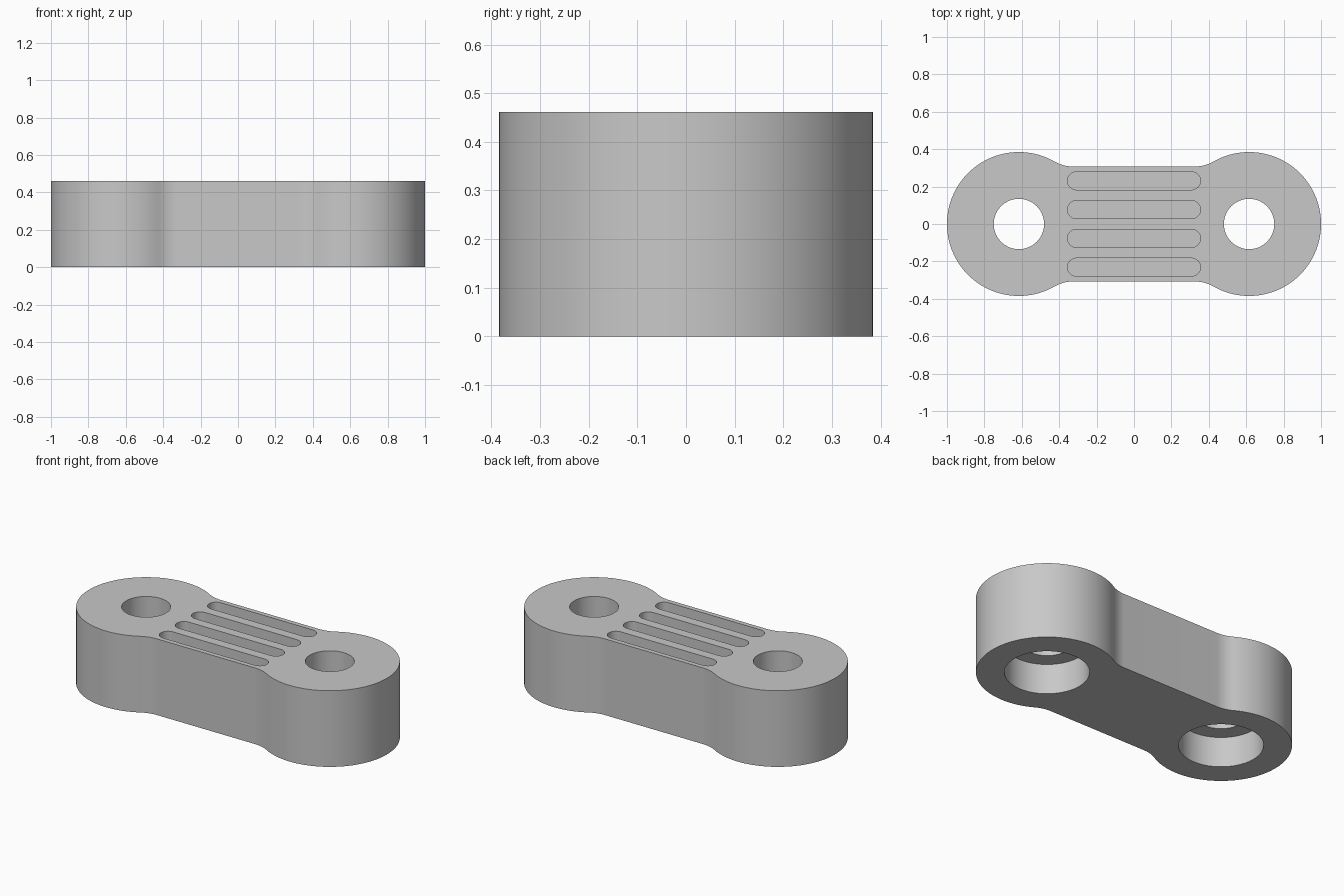
import bpy, bmesh
from math import pi, sin, cos, atan2, hypot, radians

if "Cube" in bpy.data.objects:
    bpy.data.objects.remove(bpy.data.objects["Cube"])

U = 1 / 26                     # one design unit
HEIGHT = 12 * U
END_X, END_R = 16 * U, 10 * U  # eye centres and outer radius
WAIST, FILLET = 8 * U, 5 * U   # half width of the bar, blend radius

grey = bpy.data.materials.new("light_grey")
grey.use_nodes = True
colour = (0.58, 0.58, 0.58, 1)
grey.diffuse_color = colour
bsdf = next(n for n in grey.node_tree.nodes if n.type == 'BSDF_PRINCIPLED')
bsdf.inputs["Base Color"].default_value = colour
bsdf.inputs["Roughness"].default_value = 0.6


def arc(cx, cy, r, a0, a1, n):
    return [(cx + r * cos(a0 + (a1 - a0) * i / n),
             cy + r * sin(a0 + (a1 - a0) * i / n)) for i in range(n + 1)]


def prism(name, outline, z0, z1):
    """Extrude a counter-clockwise outline from z0 to z1."""
    bm = bmesh.new()
    face = bm.faces.new([bm.verts.new((x, y, z0)) for x, y in outline])
    top = bmesh.ops.extrude_face_region(bm, geom=[face])["geom"]
    moved = [v for v in top if isinstance(v, bmesh.types.BMVert)]
    bmesh.ops.translate(bm, verts=moved, vec=(0, 0, z1 - z0))
    bmesh.ops.recalc_face_normals(bm, faces=bm.faces)
    mesh = bpy.data.meshes.new(name)
    bm.to_mesh(mesh)
    bm.free()
    mesh.materials.append(grey)
    obj = bpy.data.objects.new(name, mesh)
    bpy.context.collection.objects.link(obj)
    return obj


# Link outline: right eye with its two blends, then mirrored by half a turn
fy = WAIST + FILLET
fx = END_X - ((END_R + FILLET) ** 2 - fy ** 2) ** 0.5
touch = atan2(fy, fx - END_X)
eye = arc(END_X, 0, END_R, -touch, touch, 96)
upper = arc(fx, fy, FILLET, touch - pi, -pi / 2, 10)
lower = [(x, -y) for x, y in reversed(upper)]
half = lower[:-1] + eye + upper[1:]
link = prism("link_body", half + [(-x, -y) for x, y in half], 0, HEIGHT)

# Cutters: stepped bolt holes through each eye
cutters = []
for side, sx in (("left", 1), ("right", -1)):
    for part, r, z0, z1 in (("bolt_hole", 3.5 * U, -0.1, HEIGHT + 0.1),
                            ("counterbore", 6 * U, -0.1, 4.75 * U)):
        ring = arc(sx * END_X, 0, r, 0, 2 * pi, 64)[:-1]
        cutters.append(prism(f"{side}_{part}_cutter", ring, z0, z1))

# Cutters: four round-ended grip slots in the top
SLOT_R, SLOT_X = 1.25 * U, 8 * U
for i in range(4):
    y = (i - 1.5) * 4 * U
    slot = (arc(SLOT_X, y, SLOT_R, -pi / 2, pi / 2, 16)
            + arc(-SLOT_X, y, SLOT_R, pi / 2, 3 * pi / 2, 16))
    cutters.append(prism(f"slot_cutter_{i + 1}", slot, HEIGHT - 2 * U, HEIGHT + 0.1))

# Cut the link and drop the helpers
bpy.ops.object.select_all(action='DESELECT')
link.select_set(True)
bpy.context.view_layer.objects.active = link
for cutter in cutters:
    mod = link.modifiers.new(cutter.name, 'BOOLEAN')
    mod.operation, mod.solver, mod.object = 'DIFFERENCE', 'EXACT', cutter
    bpy.ops.object.modifier_apply(modifier=mod.name)
    bpy.data.objects.remove(cutter)

bpy.ops.object.shade_smooth_by_angle(angle=radians(30))
